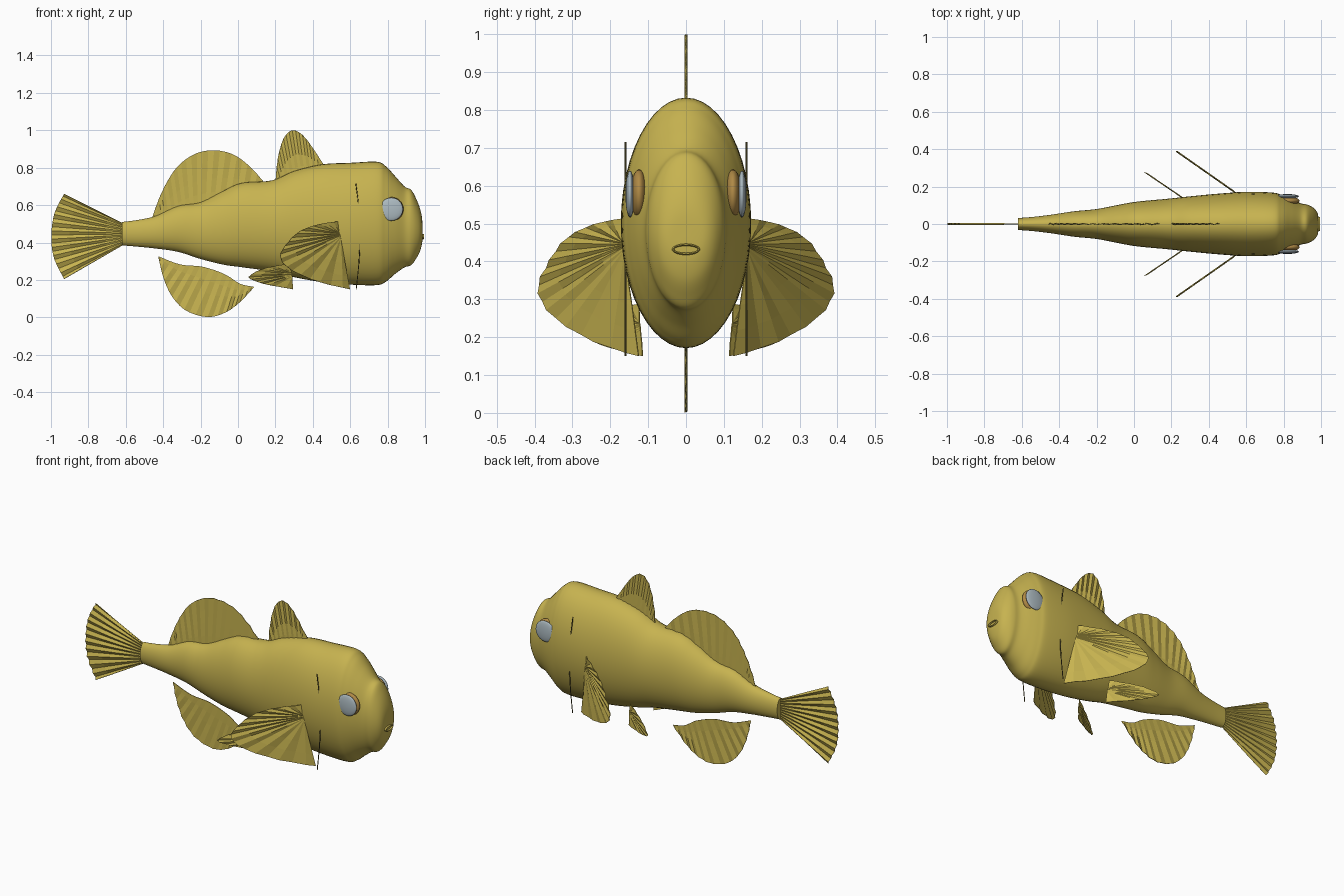
import bpy, bmesh, math
from mathutils import Vector

if "Cube" in bpy.data.objects:
    bpy.data.objects.remove(bpy.data.objects["Cube"])


def material(name, rgb):
    m = bpy.data.materials.new(name)
    m.diffuse_color = (*rgb, 1)
    m.use_nodes = True
    m.node_tree.nodes["Principled BSDF"].inputs["Base Color"].default_value = m.diffuse_color
    return m


SKIN = material("golden olive", (0.57, 0.45, 0.08))
PALE = material("pale blue grey", (0.42, 0.50, 0.54))
BROWN = material("amber brown", (0.43, 0.25, 0.06))
DARK = material("dark olive", (0.12, 0.10, 0.03))


def make(name, bm, mat, angle=None):
    bmesh.ops.recalc_face_normals(bm, faces=bm.faces)
    me = bpy.data.meshes.new(name)
    bm.to_mesh(me)
    bm.free()
    me.materials.append(mat)
    ob = bpy.data.objects.new(name, me)
    bpy.context.collection.objects.link(ob)
    if angle:
        bpy.ops.object.select_all(action='DESELECT')
        ob.select_set(True)
        bpy.context.view_layer.objects.active = ob
        bpy.ops.object.shade_smooth_by_angle(angle=math.radians(angle))
    return ob


def spline(pts, n):
    """Sample n+1 points on a Catmull-Rom curve through pts."""
    p = [Vector(q) for q in pts]
    out = []
    for k in range(n + 1):
        t = k / n * (len(p) - 1)
        i = min(int(t), len(p) - 2)
        t -= i
        a, b, c, d = p[max(i - 1, 0)], p[i], p[i + 1], p[min(i + 2, len(p) - 1)]
        out.append(0.5 * (2 * b + (c - a) * t + (2 * a - 5 * b + 4 * c - d) * t * t
                          + (3 * b - a - 3 * c + d) * t ** 3))
    return out


# Body: elliptical sections given as x, bottom, top, half width
sections = [
    (-0.62, 0.385, 0.510, 0.032), (-0.54, 0.378, 0.520, 0.038), (-0.44, 0.368, 0.542, 0.050),
    (-0.32, 0.350, 0.595, 0.068), (-0.20, 0.312, 0.615, 0.080), (-0.08, 0.282, 0.675, 0.103),
    (0.02, 0.268, 0.718, 0.120), (0.18, 0.245, 0.732, 0.135), (0.30, 0.215, 0.782, 0.148),
    (0.45, 0.188, 0.818, 0.162), (0.60, 0.175, 0.826, 0.172), (0.74, 0.172, 0.832, 0.168),
    (0.79, 0.190, 0.808, 0.155), (0.84, 0.232, 0.755, 0.135), (0.89, 0.267, 0.700, 0.111),
    (0.925, 0.278, 0.682, 0.104), (0.95, 0.310, 0.640, 0.093), (0.972, 0.350, 0.585, 0.074),
    (0.984, 0.395, 0.530, 0.050), (0.987, 0.430, 0.465, 0.015)]
bm = bmesh.new()
SIDES = 48
prev = first = None
for x, lo, hi, w in [tuple(v) for v in spline(sections, 114)]:
    ring = [bm.verts.new((x, w * math.cos(a), (lo + hi) / 2 + (hi - lo) / 2 * math.sin(a)))
            for a in (2 * math.pi * i / SIDES for i in range(SIDES))]
    if prev:
        for i in range(SIDES):
            j = (i + 1) % SIDES
            bm.faces.new((prev[i], prev[j], ring[j], ring[i]))
    else:
        first = ring
    prev = ring
bm.faces.new(first)
bm.faces.new(prev)
make("body", bm, SKIN, 50)


def fin(name, inner, outer, place, rays, steps=4, pleat=0.003):
    """Pleated sheet between an inner and an outer edge drawn in x, z."""
    bm = bmesh.new()
    a, b = spline(inner, rays * 2), spline(outer, rays * 2)
    grid = []
    for i, (p, q) in enumerate(zip(a, b)):
        off = pleat * (1 if i % 2 else -1)
        col = []
        for k in range(steps + 1):
            s = p.lerp(q, k / steps)
            col.append(bm.verts.new(place(s.x, s.y, off * min(1, k / 2))))
        grid.append(col)
    for c, d in zip(grid, grid[1:]):
        for k in range(steps):
            bm.faces.new((c[k], c[k + 1], d[k + 1], d[k]))
    ob = make(name, bm, SKIN)
    mod = ob.modifiers.new("thickness", 'SOLIDIFY')
    mod.thickness = 0.003
    mod.offset = 0
    return ob


def middle(x, z, off):
    return (x, off, z)


# Fins on the centre line
fin("front_dorsal_fin",
    [(0.22, 0.70), (0.33, 0.74), (0.45, 0.78)],
    [(0.20, 0.72), (0.213, 0.85), (0.243, 0.955), (0.29, 1.0), (0.345, 0.975),
     (0.40, 0.905), (0.465, 0.805)], middle, 9)
fin("rear_dorsal_fin",
    [(-0.44, 0.50), (-0.30, 0.56), (-0.12, 0.60), (0.12, 0.68)],
    [(-0.46, 0.53), (-0.42, 0.64), (-0.37, 0.74), (-0.31, 0.82), (-0.22, 0.878),
     (-0.12, 0.893), (-0.02, 0.868), (0.07, 0.80), (0.145, 0.715)], middle, 13)
fin("anal_fin",
    [(-0.425, 0.326), (-0.31, 0.283), (-0.187, 0.27), (-0.07, 0.23), (0.01, 0.18), (0.085, 0.163)],
    [(-0.425, 0.32), (-0.40, 0.215), (-0.355, 0.115), (-0.28, 0.037), (-0.17, 0.002),
     (-0.08, 0.02), (0.0, 0.072), (0.085, 0.16)], middle, 12)
fin("tail_fin",
    [(-0.61, 0.50), (-0.61, 0.445), (-0.61, 0.39)],
    [(-0.93, 0.66), (-0.98, 0.56), (-0.998, 0.44), (-0.985, 0.32), (-0.93, 0.205)],
    middle, 11, pleat=0.005)


def slanted(side, x0, y0, slope):
    """Upright plane leaning outwards towards the tail."""
    def place(x, z, off):
        return (x + off * 0.57, side * (y0 + (x0 - x) * slope + off * 0.82), z)
    return place


# Paired fins, gill lines and eyes
for side, tag in ((-1, "right"), (1, "left")):
    fin(tag + "_pectoral_fin",
        [(0.54, 0.455), (0.545, 0.44), (0.55, 0.42)],
        [(0.535, 0.513), (0.43, 0.497), (0.33, 0.46), (0.262, 0.395), (0.225, 0.325),
         (0.28, 0.256), (0.43, 0.19), (0.60, 0.15)],
        slanted(side, 0.535, 0.173, 0.70), 11)
    fin(tag + "_pelvic_fin",
        [(0.285, 0.24), (0.288, 0.23), (0.29, 0.215)],
        [(0.28, 0.288), (0.20, 0.275), (0.12, 0.255), (0.057, 0.215), (0.11, 0.188),
         (0.17, 0.172), (0.295, 0.15)],
        slanted(side, 0.26, 0.14, 0.68), 8, pleat=0.002)

    cu = bpy.data.curves.new(tag + "_gill_line", 'CURVE')
    cu.dimensions = '3D'
    cu.bevel_depth = 0.0025
    cu.bevel_resolution = 1
    path = spline([(0.63, 0.715), (0.645, 0.59), (0.652, 0.44), (0.647, 0.30), (0.632, 0.15)], 20)
    sp = cu.splines.new('POLY')
    sp.points.add(len(path) - 1)
    for pt, v in zip(sp.points, path):
        pt.co = (v.x, side * 0.16, v.y, 1)
    cu.materials.append(DARK)
    bpy.context.collection.objects.link(bpy.data.objects.new(tag + "_gill_line", cu))

    for part, mat, y, half, r in (("eye_socket", BROWN, 0.124, 0.023, 0.065),
                                  ("eye", PALE, 0.148, 0.012, 0.062)):
        bm = bmesh.new()
        bmesh.ops.create_uvsphere(bm, u_segments=32, v_segments=16, radius=1)
        for v in bm.verts:
            x, yy, z = v.co
            v.co = (0.82 + r * x, side * y + half * z, 0.578 + r * yy)
        make(tag + "_" + part, bm, mat, 60)

# Mouth: small flattened ring on the snout
bm = bmesh.new()
M, N = 32, 8
rings = []
for i in range(M):
    a = 2 * math.pi * i / M
    rings.append([bm.verts.new((0.989 + 0.006 * math.sin(b),
                                (0.034 + 0.003 * math.cos(b)) * math.cos(a),
                                0.432 + (0.012 + 0.003 * math.cos(b)) * math.sin(a)))
                  for b in (2 * math.pi * j / N for j in range(N))])
for i in range(M):
    for j in range(N):
        r, s = rings[i], rings[(i + 1) % M]
        bm.faces.new((r[j], r[(j + 1) % N], s[(j + 1) % N], s[j]))
make("mouth", bm, SKIN, 60)
